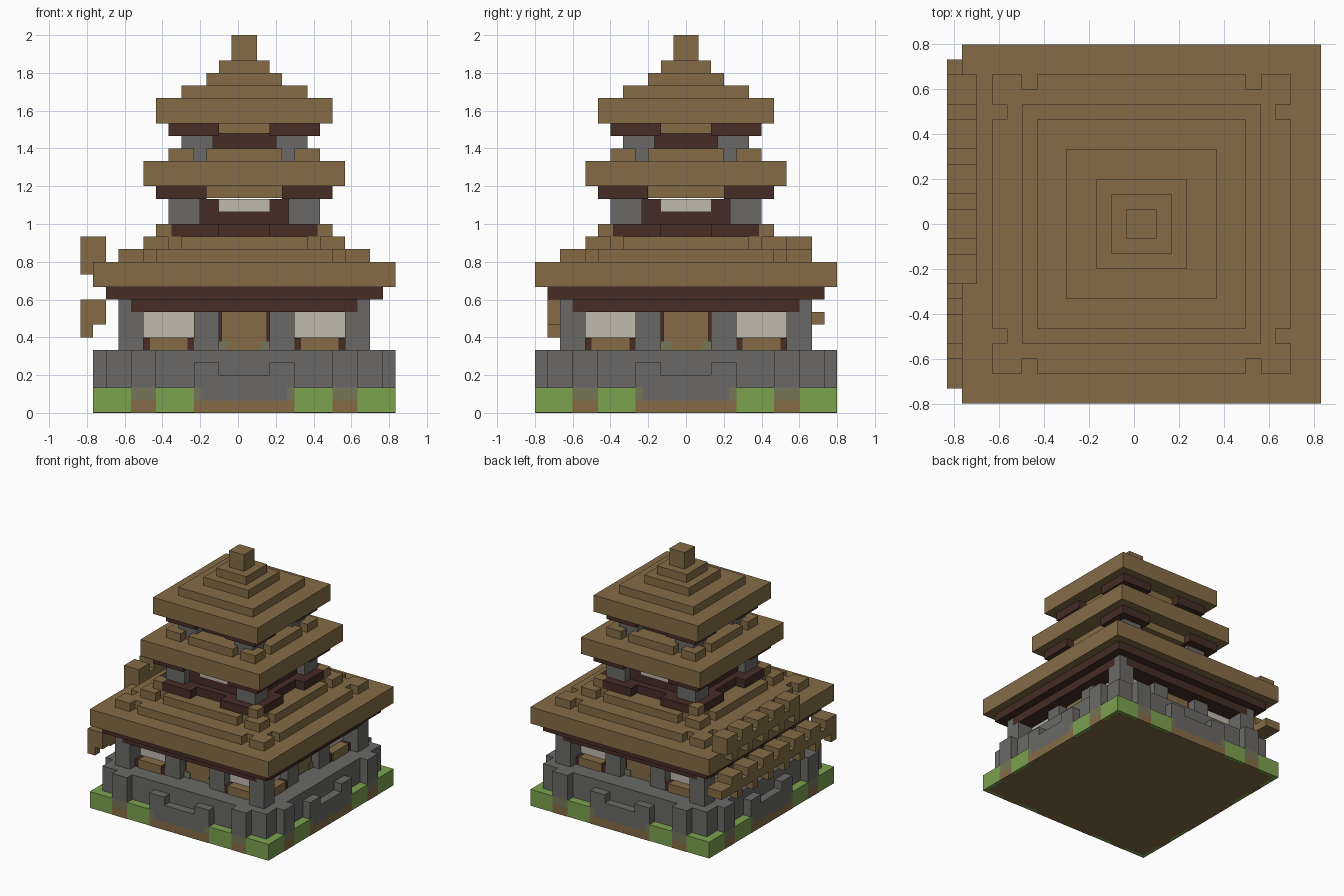
import bpy, bmesh
from mathutils import Matrix, Vector

cube = bpy.data.objects.get("Cube")
if cube:
    bpy.data.objects.remove(cube)

U = 1 / 15        # one block
SHIFT = U / 2     # the tower stands half a block off centre


def material(name, rgb):
    m = bpy.data.materials.new(name)
    m.use_nodes = True
    m.diffuse_color = (*rgb, 1)
    node = next(n for n in m.node_tree.nodes if n.type == 'BSDF_PRINCIPLED')
    node.inputs["Base Color"].default_value = (*rgb, 1)
    node.inputs["Roughness"].default_value = 0.9
    return m


WOOD = material("roof wood", (0.235, 0.15, 0.062))
DARK = material("dark timber", (0.061, 0.025, 0.018))
STONE = material("grey stone", (0.144, 0.141, 0.136))
CREAM = material("cream panel", (0.53, 0.49, 0.41))
GRASS = material("grass", (0.2, 0.36, 0.076))
MOSS = material("mossy stone", (0.18, 0.18, 0.1))


def add_box(bm, x0, x1, y0, y1, z0, z1):
    size = Vector((x1 - x0, y1 - y0, z1 - z0))
    mid = Vector((x0 + x1, y0 + y1, z0 + z1)) / 2
    bmesh.ops.create_cube(bm, size=1, matrix=Matrix.Translation(mid) @ Matrix.Diagonal((*size, 1)))


def part(name, mat, boxes):
    """Make one object from boxes measured in blocks."""
    bm = bmesh.new()
    for b in boxes:
        add_box(bm, *b)
    bmesh.ops.transform(bm, matrix=Matrix.Translation((SHIFT, 0, 0)) @ Matrix.Diagonal((U, U, U, 1)), verts=bm.verts)
    me = bpy.data.meshes.new(name)
    bm.to_mesh(me)
    bm.free()
    me.materials.append(mat)
    ob = bpy.data.objects.new(name, me)
    bpy.context.scene.collection.objects.link(ob)


def square(h, z0, z1):
    return [(-h, h, -h, h, z0, z1)]


def sides(t0, t1, d0, d1, z0, z1):
    """Repeat a box on all four sides, t along the side, d outward."""
    spans = [(-t1, t1)] if t0 == 0 else [(t0, t1), (-t1, -t0)]
    out = []
    for a, b in spans:
        for c, d in ((d0, d1), (-d1, -d0)):
            out += [(a, b, c, d, z0, z1), (c, d, a, b, z0, z1)]
    return out


def corners(a, b, z0, z1):
    ends = ((a, b), (-b, -a))
    return [(*x, *y, z0, z1) for x in ends for y in ends]


# Ground
part("earth_base", WOOD, square(11.5, 0, 1.9) + sides(0, 4, 11, 12, 0, 1)
     + sides(7, 9, 11, 12, 0, 1))
part("grass_blocks", GRASS, corners(9, 12, 0.02, 2) + sides(4, 7, 10, 12, 0.02, 2))
part("mossy_footing", MOSS, sides(3.4, 4, 11, 12, 1, 2) + sides(7, 9, 11, 12, 1, 2))

# Stone terrace with buttresses and stepped middle
part("stone_terrace", STONE, square(11, 2, 5) + sides(7, 9, 11, 12, 2, 5)
     + sides(0, 3.4, 11, 12, 1, 3) + sides(3.4, 4, 11, 12, 2, 3)
     + sides(2, 4, 11, 12, 3, 4))

# Ground storey
part("lower_core", DARK, square(7.9, 5, 9))
part("lower_posts", STONE, corners(8, 10, 5, 8) + corners(9, 10, 8, 9)
     + sides(2, 4, 7, 9, 5, 8))
part("lower_windows", CREAM, sides(4, 8, 7, 8, 6, 8))
part("sill_frames", DARK, sides(4, 8, 7, 9, 5, 5.9))
part("window_sills", WOOD, sides(4.5, 7.5, 7, 9.1, 5, 6))
part("doors", WOOD, sides(0, 1.8, 7, 8.1, 5, 8))
part("door_moss", MOSS, sides(1.2, 2, 7, 8.2, 5, 5.7))
part("lower_lintel", DARK, sides(0, 9, 7, 10, 8, 9) + square(11, 9, 10))

# First roof, each tier broken by notches beside its corners
part("lower_roof", WOOD, square(12, 10, 12)
     + square(9, 12, 13) + sides(0, 7, 8, 10, 12, 13) + corners(8, 10, 12, 13)
     + square(7, 13, 14) + sides(0, 5, 6, 8, 13, 14) + corners(6, 8, 13, 14)
     + corners(5.8, 7, 14, 15))

# Middle storey
part("middle_balcony", DARK, sides(2, 5.8, 3, 7, 14, 15) + square(5.8, 14, 15))
part("middle_posts", STONE, corners(3.5, 6, 15, 17))
part("middle_core", DARK, square(5, 15, 17))
part("middle_windows", CREAM, sides(0, 2, 4, 5.1, 16, 17))
part("middle_eave", DARK, corners(3, 7, 17, 18))
part("middle_eave_panel", WOOD, square(6, 17.05, 18))

# Second roof
part("middle_roof", WOOD, square(8, 18, 20) + sides(0, 3, 4, 6, 20, 21)
     + corners(4, 6, 20, 21))

# Top storey
part("upper_posts", STONE, corners(2.5, 5, 20, 22))
part("upper_core", DARK, square(4, 20, 22))
part("upper_eave", DARK, corners(2, 6, 22, 23) + square(4, 22, 23))
part("upper_eave_panel", WOOD, sides(0, 2, 3, 5, 22.2, 23))

# Top roof and finial
part("upper_roof", WOOD, square(7, 23, 25) + square(5, 25, 26)
     + square(3, 26, 27) + square(2, 27, 28))
part("finial", WOOD, square(1, 28, 30))


# Notched rails along one side
def rail(name, y0, y1, z, first, count):
    boxes = [(-13, -11, y0, y1, z, z + 1)]
    for i in range(count):
        y = first + 3 * i
        boxes.append((-13, -11, y, y + 2, z + 1, z + 2))
        boxes.append((-13, -12, y, y + 1, z - 1, z))
    part(name, WOOD, boxes)


rail("upper_rail", -4, 10, 12, -4, 5)
rail("lower_rail", -11, 11, 7, -11, 7)
